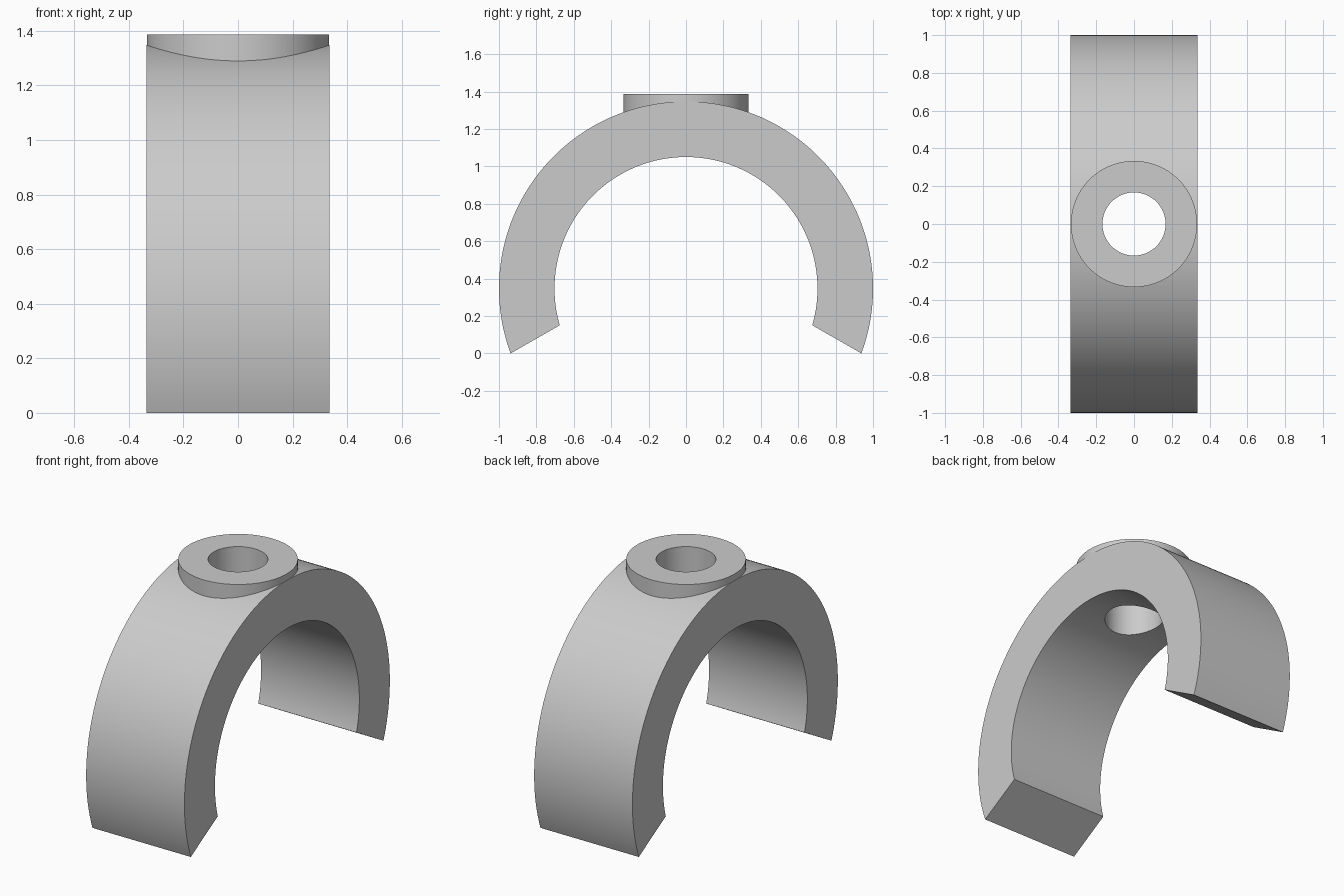
import bpy
import bmesh
from math import atan2, cos, sin, pi, radians

cube = bpy.data.objects.get("Cube")
if cube:
    bpy.data.objects.remove(cube, do_unlink=True)

HALF_WIDTH = 0.335
CENTRE_Z = 0.347
OUTER, INNER = 1.0, 0.703
BOSS_TOP = 1.387
STEPS = 128

grey = bpy.data.materials.new("plain grey")
grey.use_nodes = True
colour = (0.6, 0.6, 0.6, 1)
grey.diffuse_color = colour
grey.node_tree.nodes["Principled BSDF"].inputs["Base Color"].default_value = colour


def arc(radius, end_y, end_z):
    """Points over the top of an arc, from the front end to the back end."""
    drop = atan2(CENTRE_Z - end_z, end_y)
    angles = [-drop + (pi + 2 * drop) * i / STEPS for i in range(STEPS + 1)]
    return [(-radius * cos(a), CENTRE_Z + radius * sin(a)) for a in angles]


def make_arch():
    """Extrude the ring-segment profile across the width."""
    outer = arc(OUTER, 0.938, 0.0)
    inner = arc(INNER, 0.677, 0.15)
    bm = bmesh.new()
    profile = [bm.verts.new((-HALF_WIDTH, y, z)) for y, z in outer + inner[::-1]]
    face = bm.faces.new(profile)
    out = bmesh.ops.extrude_face_region(bm, geom=[face])
    moved = [v for v in out["geom"] if isinstance(v, bmesh.types.BMVert)]
    bmesh.ops.translate(bm, verts=moved, vec=(2 * HALF_WIDTH, 0, 0))
    bmesh.ops.recalc_face_normals(bm, faces=bm.faces)
    mesh = bpy.data.meshes.new("clamp_arch")
    bm.to_mesh(mesh)
    bm.free()
    obj = bpy.data.objects.new("clamp_arch", mesh)
    bpy.context.collection.objects.link(obj)
    obj.data.materials.append(grey)
    return obj


def make_cylinder(name, radius, bottom, top):
    bpy.ops.mesh.primitive_cylinder_add(
        vertices=96, radius=radius, depth=top - bottom,
        location=(0, 0, (bottom + top) / 2))
    obj = bpy.context.object
    obj.name = name
    obj.data.materials.append(grey)
    return obj


def combine(target, tool, operation):
    """Apply a boolean, then discard the tool."""
    mod = target.modifiers.new(operation.lower(), "BOOLEAN")
    mod.operation = operation
    mod.solver = "EXACT"
    mod.object = tool
    bpy.ops.object.select_all(action="DESELECT")
    bpy.context.view_layer.objects.active = target
    target.select_set(True)
    bpy.ops.object.modifier_apply(modifier=mod.name)
    bpy.data.objects.remove(tool, do_unlink=True)


# Arch with a round boss on top, bored through vertically
arch = make_arch()
combine(arch, make_cylinder("boss", HALF_WIDTH - 0.001, 1.15, BOSS_TOP), "UNION")
combine(arch, make_cylinder("bore", 0.167, 0.8, 1.6), "DIFFERENCE")

# Smooth curved walls, sharp rims
bpy.ops.object.shade_smooth_by_angle(angle=radians(12))
